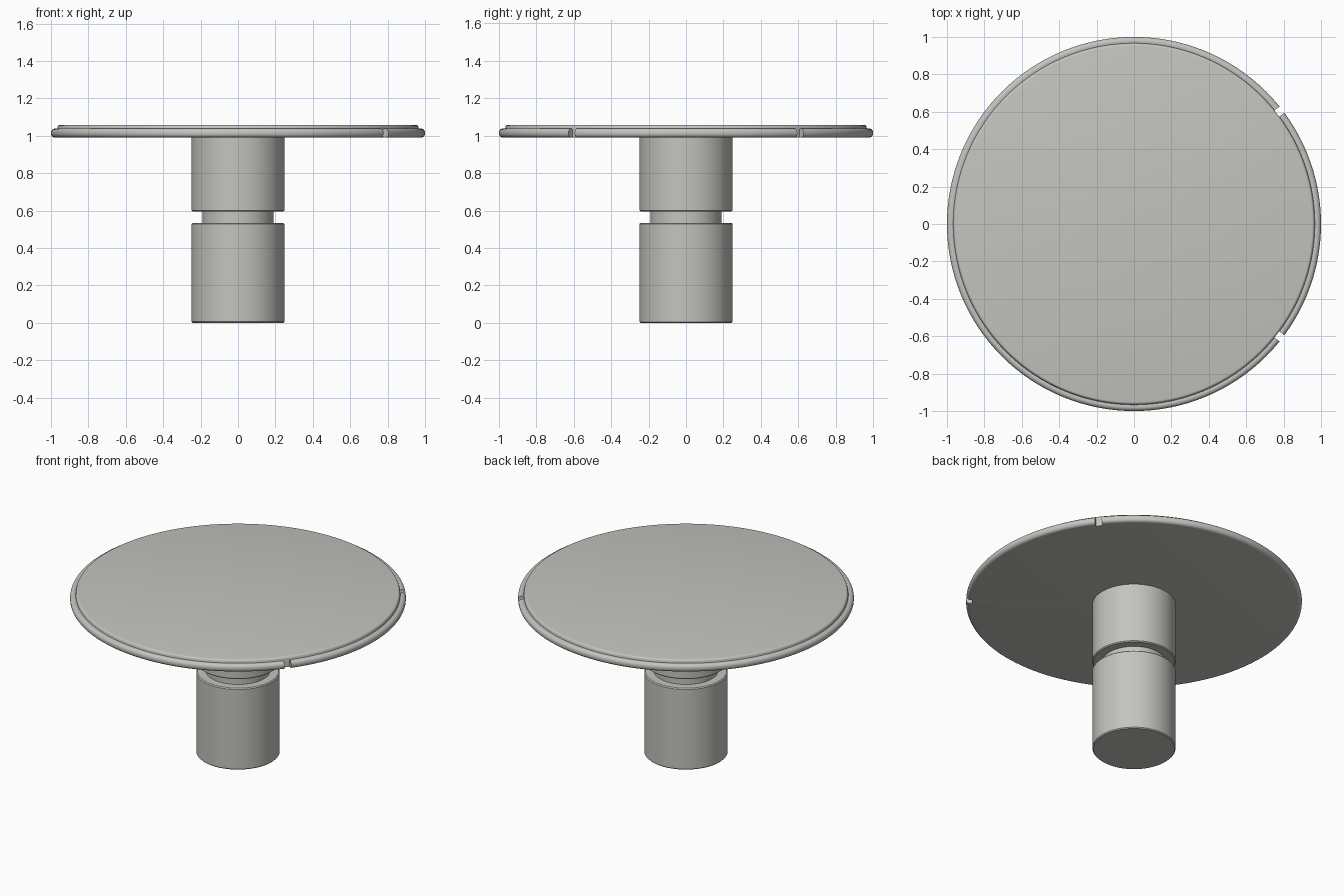
import bpy, bmesh
from math import radians, cos, sin, pi

if "Cube" in bpy.data.objects:
    bpy.data.objects.remove(bpy.data.objects["Cube"], do_unlink=True)

COLOR = (0.55, 0.55, 0.52, 1.0)
grey = bpy.data.materials.new("warm grey")
grey.use_nodes = True
grey.diffuse_color = COLOR
grey.node_tree.nodes["Principled BSDF"].inputs["Base Color"].default_value = COLOR


def lathe(name, profile, steps=128):
    """Spin a closed (radius, height) profile, starting and ending on the axis."""
    bm = bmesh.new()
    verts = [bm.verts.new((r, 0, z)) for r, z in profile]
    edges = [bm.edges.new(pair) for pair in zip(verts, verts[1:])]
    bmesh.ops.spin(bm, geom=verts + edges, cent=(0, 0, 0), axis=(0, 0, 1),
                   angle=2 * pi, steps=steps, use_duplicate=False)
    bmesh.ops.remove_doubles(bm, verts=bm.verts[:], dist=0.0005)
    bmesh.ops.recalc_face_normals(bm, faces=bm.faces[:])
    mesh = bpy.data.meshes.new(name)
    bm.to_mesh(mesh)
    bm.free()
    obj = bpy.data.objects.new(name, mesh)
    bpy.context.collection.objects.link(obj)
    mesh.materials.append(grey)
    return obj


def smooth(obj):
    bpy.ops.object.select_all(action="DESELECT")
    obj.select_set(True)
    bpy.context.view_layer.objects.active = obj
    bpy.ops.object.shade_smooth_by_angle(angle=radians(35))


def arc(radius, height, size, start, end, count=6):
    """Points on a round edge, angles in degrees."""
    angles = [radians(start + (end - start) * i / count) for i in range(count + 1)]
    return [(radius + size * cos(a), height + size * sin(a)) for a in angles]


# Stem with a narrow neck between two drums
R, NECK, B = 0.248, 0.19, 0.006
stem = lathe("stem", [
    (0, 0), (R - B, 0), (R, B),
    (R, 0.535 - B), (R - B, 0.535), (NECK, 0.535),
    (NECK, 0.595), (R - B, 0.595), (R, 0.595 + B),
    (R, 1.0), (0, 1.0)], steps=96)

# Disc: rounded lower rim, small step, raised upper plate
disc = lathe("disc", [(0, 0.99)]
             + arc(0.978, 1.012, 0.022, -90, 0)
             + arc(0.978, 1.017, 0.022, 0, 90)
             + [(0.967, 1.037)]
             + arc(0.952, 1.045, 0.013, 0, 90, 4)
             + [(0, 1.058)])

# Two notches cut into the rim on the left side
for side in (-1, 1):
    a = side * radians(37.7)
    bpy.ops.mesh.primitive_cube_add(size=1, location=(cos(a), sin(a), 1.02),
                                    rotation=(0, 0, a))
    cutter = bpy.context.object
    cutter.name = "notch_cutter"
    cutter.scale = (0.07, 0.042, 0.2)
    cutter.hide_render = True
    cut = disc.modifiers.new("notch", "BOOLEAN")
    cut.operation = "DIFFERENCE"
    cut.solver = "EXACT"
    cut.object = cutter
    bpy.context.view_layer.objects.active = disc
    bpy.ops.object.modifier_apply(modifier=cut.name)
    bpy.data.objects.remove(cutter, do_unlink=True)

for part in (stem, disc):
    smooth(part)
